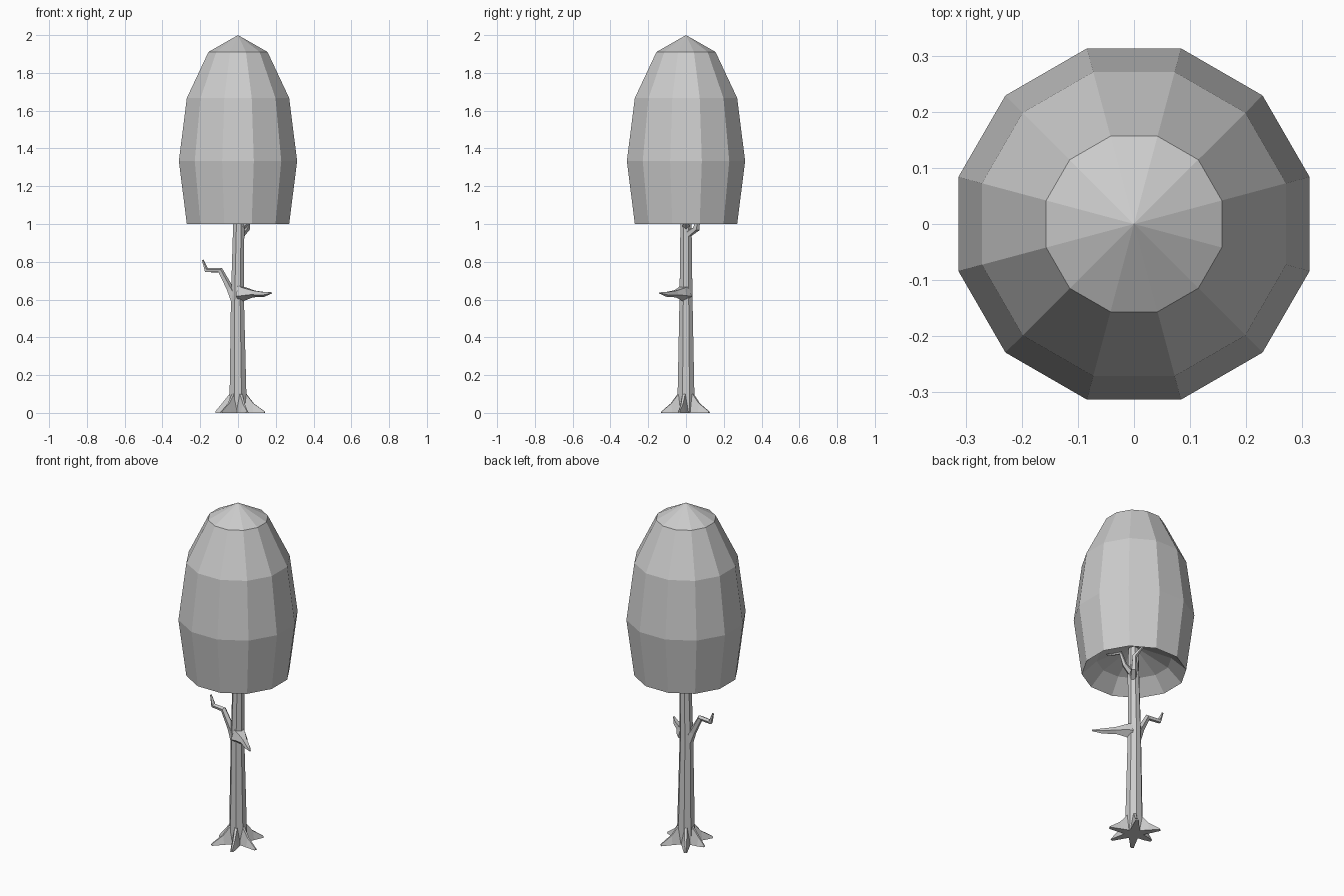
import bpy, bmesh
from math import sin, cos, pi, radians
from mathutils import Vector

if "Cube" in bpy.data.objects:
    bpy.data.objects.remove(bpy.data.objects["Cube"])


def finish(bm, name):
    bmesh.ops.recalc_face_normals(bm, faces=bm.faces)
    me = bpy.data.meshes.new(name)
    bm.to_mesh(me)
    bm.free()
    ob = bpy.data.objects.new(name, me)
    bpy.context.collection.objects.link(ob)
    return ob


def bridge(bm, a, b):
    n = len(a)
    for i in range(n):
        bm.faces.new((a[i], a[(i + 1) % n], b[(i + 1) % n], b[i]))


def tube(name, path, sides, up=None):
    """Tapered limb through (x, y, z, radius) points."""
    bm = bmesh.new()
    pts = [Vector(p[:3]) for p in path]
    rings = []
    for i, p in enumerate(pts):
        d = (pts[min(i + 1, len(pts) - 1)] - pts[max(i - 1, 0)]).normalized()
        ref = Vector((0, 1, 0)) if abs(d.y) < 0.9 else Vector((1, 0, 0))
        u = d.cross(ref).normalized()
        v = d.cross(u)
        ring = []
        for k in range(sides):
            a = 2 * pi * (k + 0.5) / sides
            ring.append(bm.verts.new(p + (u * cos(a) + v * sin(a)) * path[i][3]))
        rings.append(ring)
    for a, b in zip(rings, rings[1:]):
        bridge(bm, a, b)
    bm.faces.new(rings[0])
    bm.faces.new(rings[-1])
    return finish(bm, name)


# Canopy: twelve-sided stretched dome with a recessed underside
R, N = 0.324, 12
bm = bmesh.new()
profile = [(R * sin(radians(t)), 4 / 3 + 2 / 3 * cos(radians(t))) for t in (30, 60, 90, 120)]
profile.append((0.20, 1.076))
rings = [[bm.verts.new((r * cos(2 * pi * (k + .5) / N), r * sin(2 * pi * (k + .5) / N), z))
          for k in range(N)] for r, z in profile]
for a, b in zip(rings, rings[1:]):
    bridge(bm, a, b)
for ring, z in ((rings[0], 2.0), (rings[-1], 1.16)):
    tip = bm.verts.new((0, 0, z))
    for k in range(N):
        bm.faces.new((ring[k], ring[(k + 1) % N], tip))
finish(bm, "canopy")

# Trunk
tube("trunk", [(0, 0, 0, 0.05), (0, 0, 0.1, 0.048), (-0.003, 0, 0.62, 0.037),
               (0.004, 0, 1.0, 0.032), (0.004, 0, 1.14, 0.028)], 8)

# Roots: flared wedges around the base
for i, (deg, length) in enumerate([(-126, .15), (-69, .138), (-14, .145),
                                   (57, .145), (124, .145), (180, .12)]):
    bm = bmesh.new()
    a = radians(deg)
    d, s = Vector((cos(a), sin(a), 0)), Vector((-sin(a), cos(a), 0))
    sections = []
    for r, w, h in ((0.025, 0.026, 0.13), (0.045, 0.024, 0.1),
                    (0.085, 0.018, 0.05), (length, 0.009, 0.008)):
        sections.append([bm.verts.new(d * r - s * w),
                         bm.verts.new(d * r + s * w),
                         bm.verts.new(d * r + s * w * 0.3 + Vector((0, 0, h))),
                         bm.verts.new(d * r - s * w * 0.3 + Vector((0, 0, h)))])
    for p, q in zip(sections, sections[1:]):
        bridge(bm, p, q)
    bm.faces.new(sections[0])
    bm.faces.new(sections[-1])
    finish(bm, f"root_{i + 1}")

# Branches
tube("left_branch", [(-.015, 0, .60, .03), (-.045, 0, .66, .02), (-.095, 0, .755, .016),
                     (-.168, .01, .755, .014), (-.187, .015, .81, .005)], 5)
tube("right_branch", [(.01, -.01, .632, .048), (.04, -.025, .632, .036), (.08, -.055, .632, .02),
                      (.135, -.10, .628, .015), (.177, -.14, .635, .004)], 5)
tube("upper_right_branch", [(.01, 0, .98, .022), (.065, 0, 1.02, .014),
                            (.085, -.01, 1.09, .012), (.14, -.06, 1.08, .005)], 5)
tube("upper_back_branch", [(.02, .015, .95, .02), (.045, .055, .975, .018),
                           (.05, .065, 1.05, .014), (.02, .11, 1.11, .005)], 5)
